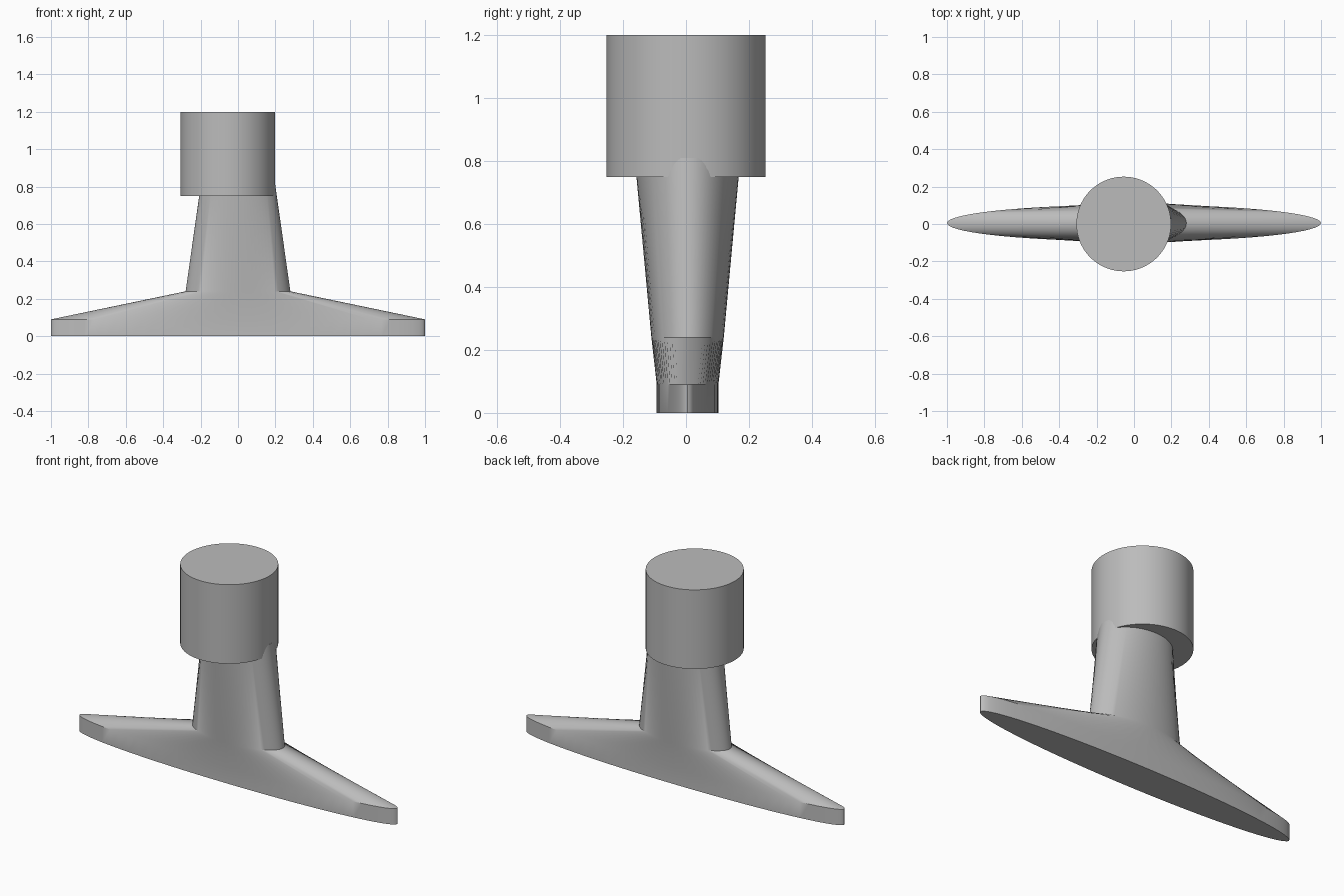
import bpy, bmesh, math

if "Cube" in bpy.data.objects:
    bpy.data.objects.remove(bpy.data.objects["Cube"])

grey = bpy.data.materials.new("plain grey")
grey.diffuse_color = (0.5, 0.5, 0.5, 1)
grey.use_nodes = True
grey.node_tree.nodes["Principled BSDF"].inputs["Base Color"].default_value = grey.diffuse_color


def loft(name, sections, cx, cy, n=72):
    """Stack of ellipses (half x, half y, z) joined into a closed solid."""
    bm = bmesh.new()
    rings = []
    for rx, ry, z in sections:
        rings.append([bm.verts.new((cx + rx * math.cos(2 * math.pi * i / n),
                                    cy + ry * math.sin(2 * math.pi * i / n), z))
                      for i in range(n)])
    for lo, hi in zip(rings, rings[1:]):
        for i in range(n):
            j = (i + 1) % n
            bm.faces.new((lo[i], lo[j], hi[j], hi[i]))
    bm.faces.new(rings[0][::-1])
    bm.faces.new(rings[-1])
    mesh = bpy.data.meshes.new(name)
    bm.to_mesh(mesh)
    bm.free()
    mesh.materials.append(grey)
    obj = bpy.data.objects.new(name, mesh)
    bpy.context.collection.objects.link(obj)
    bpy.context.view_layer.objects.active = obj
    obj.select_set(True)
    bpy.ops.object.shade_smooth_by_angle(angle=math.radians(30))
    obj.select_set(False)
    return obj


# Long thin foot flowing up into the flaring neck
loft("foot_and_neck", [(1.0, 0.098, 0), (1.0, 0.098, 0.09),
                       (0.28, 0.115, 0.24), (0.199, 0.168, 0.81)], 0, 0.005)

# Round head, set slightly to the left of the neck
loft("head", [(0.253, 0.253, 0.75), (0.253, 0.253, 1.2)], -0.055, 0)
